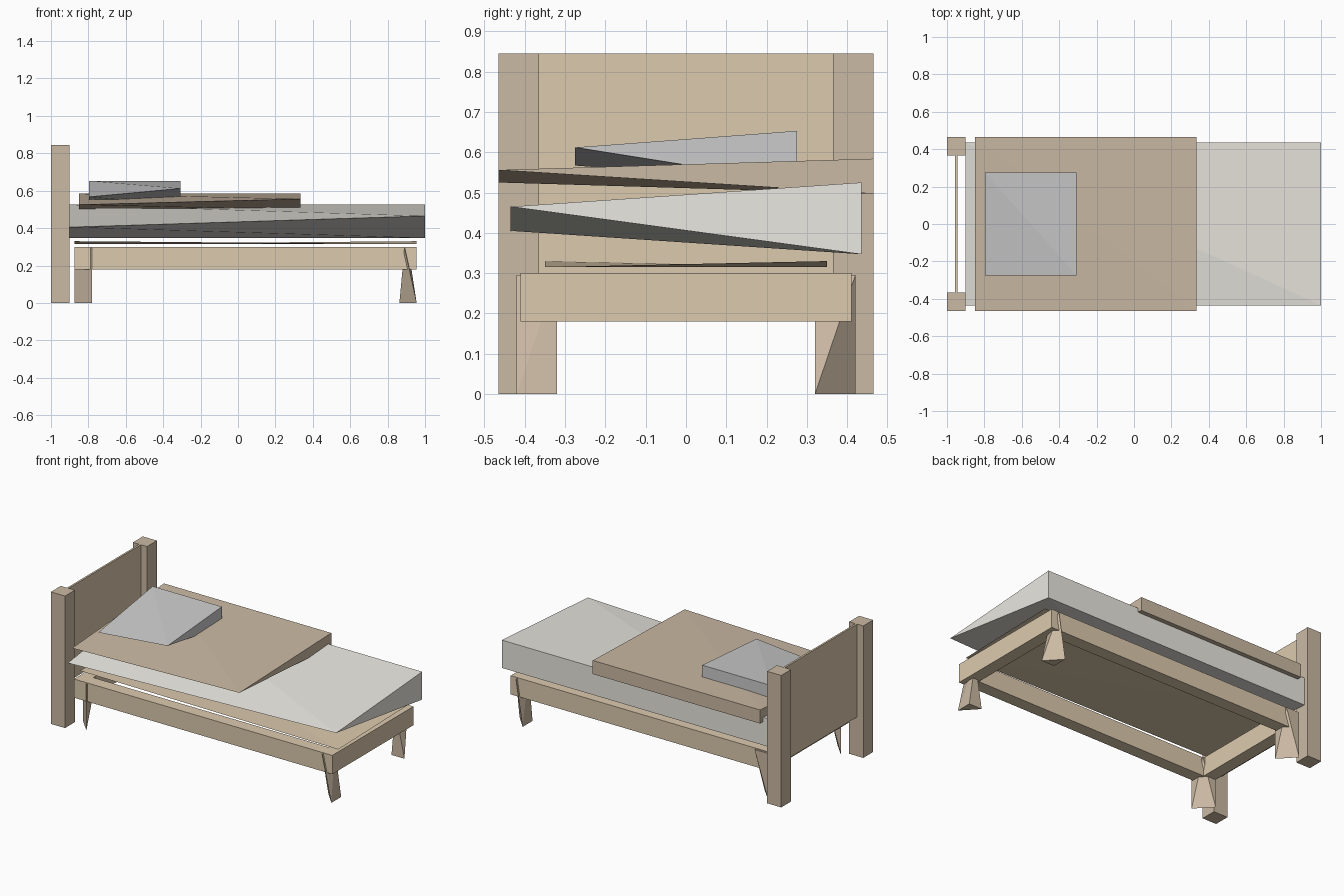
import bpy, bmesh

if "Cube" in bpy.data.objects:
    bpy.data.objects.remove(bpy.data.objects["Cube"])


def material(name, r, g, b):
    m = bpy.data.materials.new(name)
    m.diffuse_color = (r, g, b, 1)
    m.use_nodes = True
    m.node_tree.nodes["Principled BSDF"].inputs["Base Color"].default_value = m.diffuse_color
    return m


WOOD = material("light_wood", 0.72, 0.59, 0.42)
DARK = material("dark_wood", 0.60, 0.49, 0.37)
LINEN = material("linen", 0.83, 0.81, 0.75)
WOOL = material("wool", 0.60, 0.49, 0.37)
WHITE = material("white_cotton", 0.85, 0.85, 0.84)


def finish(name, bm, mat):
    me = bpy.data.meshes.new(name)
    bm.to_mesh(me)
    bm.free()
    me.materials.append(mat)
    ob = bpy.data.objects.new(name, me)
    bpy.context.collection.objects.link(ob)
    return ob


def hull(name, pts, mat):
    """Low-poly solid wrapped around a few corner points."""
    bm = bmesh.new()
    for p in pts:
        bm.verts.new(p)
    bmesh.ops.convex_hull(bm, input=bm.verts)
    bmesh.ops.dissolve_limit(bm, angle_limit=0.001, verts=bm.verts, edges=bm.edges)
    bmesh.ops.recalc_face_normals(bm, faces=bm.faces)
    return finish(name, bm, mat)


def box(name, x, y, z, mat):
    return hull(name, [(a, b, c) for a in x for b in y for c in z], mat)


def wedge(name, x, y, front, back, mat):
    """Twisted wedge: front is (z left, z right), back is (z low, z high)."""
    pts = [(x[i], y[0], front[i]) for i in (0, 1)]
    pts += [(a, y[1], c) for a in x for c in back]
    return hull(name, pts, mat)


# Headboard posts, side rails
for s, side in ((-1, "front"), (1, "back")):
    box(side + "_headboard_post", (-1, -0.9), (s * 0.365, s * 0.465), (0, 0.845), DARK)
    box(side + "_side_rail", (-0.875, 0.955), (s * 0.33, s * 0.41), (0.18, 0.30), WOOD)

# Headboard panel and end rails
box("headboard_panel", (-0.956, -0.944), (-0.365, 0.365), (0.25, 0.845), WOOD)
box("foot_rail", (0.875, 0.955), (-0.33, 0.33), (0.18, 0.30), WOOD)
box("head_rail", (-0.875, -0.795), (-0.33, 0.33), (0.18, 0.30), WOOD)

# Faceted legs
for side, yf, yb in (("front", -0.42, -0.32), ("back", 0.32, 0.42)):
    l, r = -0.875, -0.78
    hull(side + "_head_leg", [(l, yb, 0), (r, yf, 0), (l, yb, 0.295),
                              (r, yb, 0.295), (r, yf, 0.295)], DARK)
    l, r = 0.863, 0.955
    corner = (r, yb, 0) if side == "front" else (l, yf, 0)
    hull(side + "_foot_leg", [corner, (l, yb, 0), (r, yf, 0),
                              (0.89, yf, 0.295), (0.91, yb, 0.295)], DARK)

# Bed base: thin sheet with a diagonal valley fold
bm = bmesh.new()
fl, fr, br, bl = [bm.verts.new(p) for p in (
    (-0.875, -0.35, 0.33), (0.955, -0.35, 0.315),
    (0.955, 0.35, 0.33), (-0.875, 0.35, 0.315))]
bm.faces.new((fl, fr, bl))
bm.faces.new((fr, br, bl))
finish("bed_base", bm, WOOD)

# Bedding
wedge("mattress", (-0.9, 1.0), (-0.435, 0.435), (0.405, 0.465), (0.347, 0.525), LINEN)
wedge("blanket", (-0.85, 0.335), (-0.465, 0.465), (0.525, 0.556), (0.497, 0.584), WOOL)
wedge("pillow", (-0.797, -0.307), (-0.275, 0.275), (0.567, 0.612), (0.525, 0.653), WHITE)
